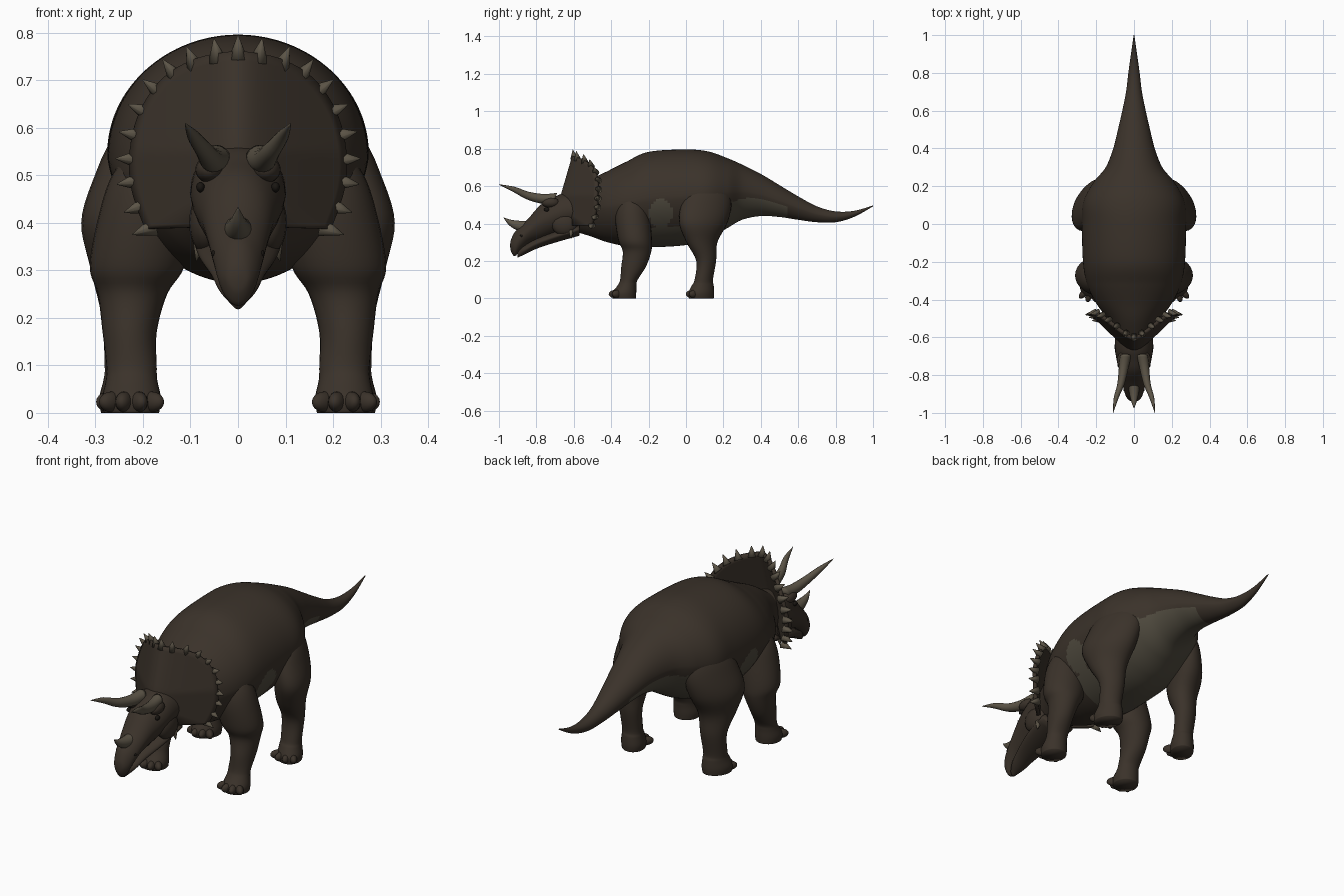
import bpy, bmesh, math
from mathutils import Vector, Matrix

cube = bpy.data.objects.get("Cube")
if cube:
    bpy.data.objects.remove(cube, do_unlink=True)


def material(name, rgb):
    mat = bpy.data.materials.new(name)
    mat.use_nodes = True
    mat.diffuse_color = (*rgb, 1)
    mat.node_tree.nodes["Principled BSDF"].inputs["Base Color"].default_value = (*rgb, 1)
    return mat


HIDE = material("dark brown hide", (.043, .032, .023))
BELLY = material("olive belly", (.078, .068, .048))
HORN = material("horn", (.105, .088, .062))
EYE = material("dark eye", (.01, .008, .006))


def finish(name, bm, mats, rule=None):
    """Turn a bmesh into a smooth object, optionally colouring faces by a rule."""
    bmesh.ops.recalc_face_normals(bm, faces=bm.faces)
    for face in bm.faces:
        face.smooth = True
        if rule and rule(face.calc_center_median(), face.normal):
            face.material_index = 1
    mesh = bpy.data.meshes.new(name)
    bm.to_mesh(mesh)
    bm.free()
    for mat in mats:
        mesh.materials.append(mat)
    obj = bpy.data.objects.new(name, mesh)
    bpy.context.collection.objects.link(obj)
    return obj


def smooth_rows(rows, steps):
    """Catmull-Rom interpolation of rows of numbers."""
    out = []
    for i in range(len(rows) - 1):
        a, b, c, d = (rows[min(max(i + k, 0), len(rows) - 1)] for k in (-1, 0, 1, 2))
        for s in range(steps):
            t = s / steps
            out.append([.5 * (2*q + (r - p)*t + (2*p - 5*q + 4*r - w)*t*t + (3*q - p - 3*r + w)*t**3)
                        for p, q, r, w in zip(a, b, c, d)])
    return out + [list(rows[-1])]


def loft(name, rows, place, mats, sides=32, steps=4, rule=None):
    bm = bmesh.new()
    rings = [[bm.verts.new(place(row, math.cos(math.tau * k / sides), math.sin(math.tau * k / sides)))
              for k in range(sides)] for row in smooth_rows(rows, steps)]
    for low, high in zip(rings, rings[1:]):
        for k in range(sides):
            n = (k + 1) % sides
            bm.faces.new((low[k], low[n], high[n], high[k]))
    bm.faces.new(rings[0])
    bm.faces.new(rings[-1])
    return finish(name, bm, mats, rule)


def blob(name, centre, radii, mat, turn=0):
    bm = bmesh.new()
    bmesh.ops.create_uvsphere(bm, u_segments=16, v_segments=10, radius=1)
    bm.transform(Matrix.Translation(centre) @ Matrix.Rotation(turn, 4, "Z") @ Matrix.Diagonal((*radii, 1)))
    return finish(name, bm, [mat])


# Cross-section placements: along the body (narrower below), up a leg, along a horn
def along(r, c, s):
    return (r[3] * c * (1 + .13 * min(s, 0)), r[0], (r[1] + r[2]) / 2 + (r[1] - r[2]) / 2 * s)


def upright(side, lean):
    return lambda r, c, s: (side * (r[3] + r[4] * (c - lean * r[2] * s)), r[1] + r[2] * s, r[0])


def horn_ring(side):
    return lambda r, c, s: (side * (r[0] + r[3] * c), r[1] + r[3] * s * .4, r[2] + r[3] * s)


# Body and tail: y, top, bottom, half width
def pale(p, n):
    flank = ((p.y + .135) / .062) ** 2 + ((p.z - .455) / .08) ** 2 < 1
    rear = .03 < p.y < .54 and n.z < -.3
    under = -.2 < p.y <= .03 and n.z < -.65
    return flank or rear or under


loft("body_and_tail", [
    (-.64, .55, .37, .08), (-.52, .63, .335, .13), (-.42, .68, .3, .2), (-.32, .73, .28, .248),
    (-.2, .783, .273, .27), (0, .796, .285, .275), (.12, .785, .32, .268), (.22, .75, .375, .215),
    (.3, .715, .42, .15), (.4, .665, .44, .11), (.5, .605, .435, .085), (.6, .545, .42, .062),
    (.7, .492, .407, .042), (.8, .465, .407, .03), (.9, .468, .436, .016), (1, .497, .492, .002),
], along, [HIDE, BELLY], sides=128, steps=14, rule=pale)

# Head
loft("skull", [
    (-.57, .57, .37, .1), (-.66, .56, .35, .1), (-.72, .532, .335, .092), (-.78, .498, .315, .077),
    (-.84, .43, .295, .063), (-.885, .385, .258, .052), (-.915, .355, .225, .041), (-.935, .315, .25, .024),
    (-.94, .29, .275, .004)], along, [HIDE])
loft("lower_jaw", [
    (-.57, .4, .335, .095), (-.7, .36, .298, .082), (-.8, .32, .265, .057), (-.86, .285, .236, .04),
    (-.9, .26, .218, .016)], along, [HIDE])
loft("nose_horn", [
    (0, -.86, .385, .03), (0, -.905, .392, .023), (0, -.945, .408, .013), (0, -.975, .432, .001)],
    horn_ring(1), [HORN], sides=16)

for side, label in ((1, "left"), (-1, "right")):
    loft(label + "_brow_horn", [
        (.045, -.7, .535, .029), (.056, -.77, .533, .025), (.07, -.85, .551, .019),
        (.094, -.92, .583, .013), (.111, -1, .609, .001)], horn_ring(side), [HORN], sides=16)
    blob(label + "_brow", (side * .06, -.725, .512), (.03, .048, .028), HIDE)
    blob(label + "_cheek", (side * .068, -.65, .4), (.035, .07, .065), HIDE)
    blob(label + "_eye", (side * .079, -.745, .475), (.009, .014, .011), EYE)
    blob(label + "_nostril", (side * .05, -.875, .335), (.006, .012, .008), EYE)


# Neck frill: rim outline in x and z, bent back towards the sides
def frill_point(x, z):
    bend = math.sqrt(x * x + .0016) - .04
    return Vector((x, -.6 - .29 * (.76 - max(z, .55)) + bend, z))


half = smooth_rows([(0, .76), (.08, .745), (.15, .705), (.2, .635), (.222, .55),
                    (.218, .47), (.19, .387)], 5)
rim = [(-x, z) for x, z in reversed(half[1:])] + [tuple(p) for p in half]
outline = [(-.09, .39)] + rim + [(.09, .39)]
bm = bmesh.new()
rows = [[bm.verts.new(frill_point(x * s, .5 + (z - .5) * s)) for x, z in outline]
        for s in [.1 + .9 * k / 12 for k in range(13)]]
for inner, outer in zip(rows, rows[1:]):
    for k in range(len(outline) - 1):
        bm.faces.new((inner[k], inner[k + 1], outer[k + 1], outer[k]))
frill = finish("neck_frill", bm, [HIDE])
solid = frill.modifiers.new("thickness", "SOLIDIFY")
solid.thickness = .018
solid.offset = 0


# Spikes around the rim and on the cheeks
def add_spike(bm, base, direction, radius, length):
    turn = direction.to_track_quat("Z", "Y").to_matrix().to_4x4()
    bmesh.ops.create_cone(bm, cap_ends=True, segments=10, radius1=radius, radius2=.001, depth=length,
                          matrix=Matrix.Translation(base + direction * length * .2) @ turn)


lengths = [0]
for a, b in zip(rim, rim[1:]):
    lengths.append(lengths[-1] + math.dist(a, b))
bm = bmesh.new()
COUNT = 21
for n in range(COUNT):
    target = lengths[-1] * n / (COUNT - 1)
    k = min(range(len(rim)), key=lambda i: abs(lengths[i] - target))
    base = frill_point(*rim[k])
    tangent = frill_point(*rim[min(k + 1, len(rim) - 1)]) - frill_point(*rim[max(k - 1, 0)])
    out = tangent.cross(Vector((0, 1, 0))).normalized()
    if out.dot(Vector((base.x, 0, base.z - .5))) < 0:
        out = -out
    add_spike(bm, base, (out + Vector((0, -.15, 0))).normalized(), .021, .05)
for side in (1, -1):
    add_spike(bm, Vector((side * .082, -.615, .35)), Vector((side * .2, 0, -1)).normalized(), .016, .045)
finish("frill_spikes", bm, [HORN])

# Legs: z, y, depth radius, x, width radius
front = [(0, -.33, .062, .224, .058), (.03, -.33, .064, .224, .062), (.07, -.315, .05, .224, .054),
         (.1, -.305, .047, .224, .053), (.17, -.28, .066, .228, .057), (.25, -.262, .076, .222, .073),
         (.31, -.272, .09, .212, .1), (.42, -.285, .093, .192, .1), (.5, -.288, .08, .178, .087),
         (.57, -.29, .045, .155, .06)]
hind = [(0, .082, .066, .23, .057), (.03, .082, .069, .23, .061), (.07, .09, .058, .228, .054),
        (.1, .095, .049, .228, .052), (.2, .108, .053, .228, .058), (.3, .085, .083, .232, .075),
        (.4, .092, .128, .235, .088), (.5, .108, .135, .212, .082), (.58, .115, .112, .188, .07),
        (.65, .115, .06, .155, .04)]
for side, label in ((1, "left"), (-1, "right")):
    for rows, part, lean in ((front, "front", 0), (hind, "hind", 3.2)):
        loft(f"{label}_{part}_leg", rows, upright(side, lean), [HIDE], sides=28, steps=5)
        foot_y, foot_x = rows[0][1], rows[0][3]
        for n in range(4):
            turn = (n - 1.5) * .5
            blob(f"{label}_{part}_toe_{n + 1}",
                 (side * (foot_x + .06 * math.sin(turn)), foot_y - .05 * math.cos(turn), .023),
                 (.018, .036, .022), HIDE, side * turn)
